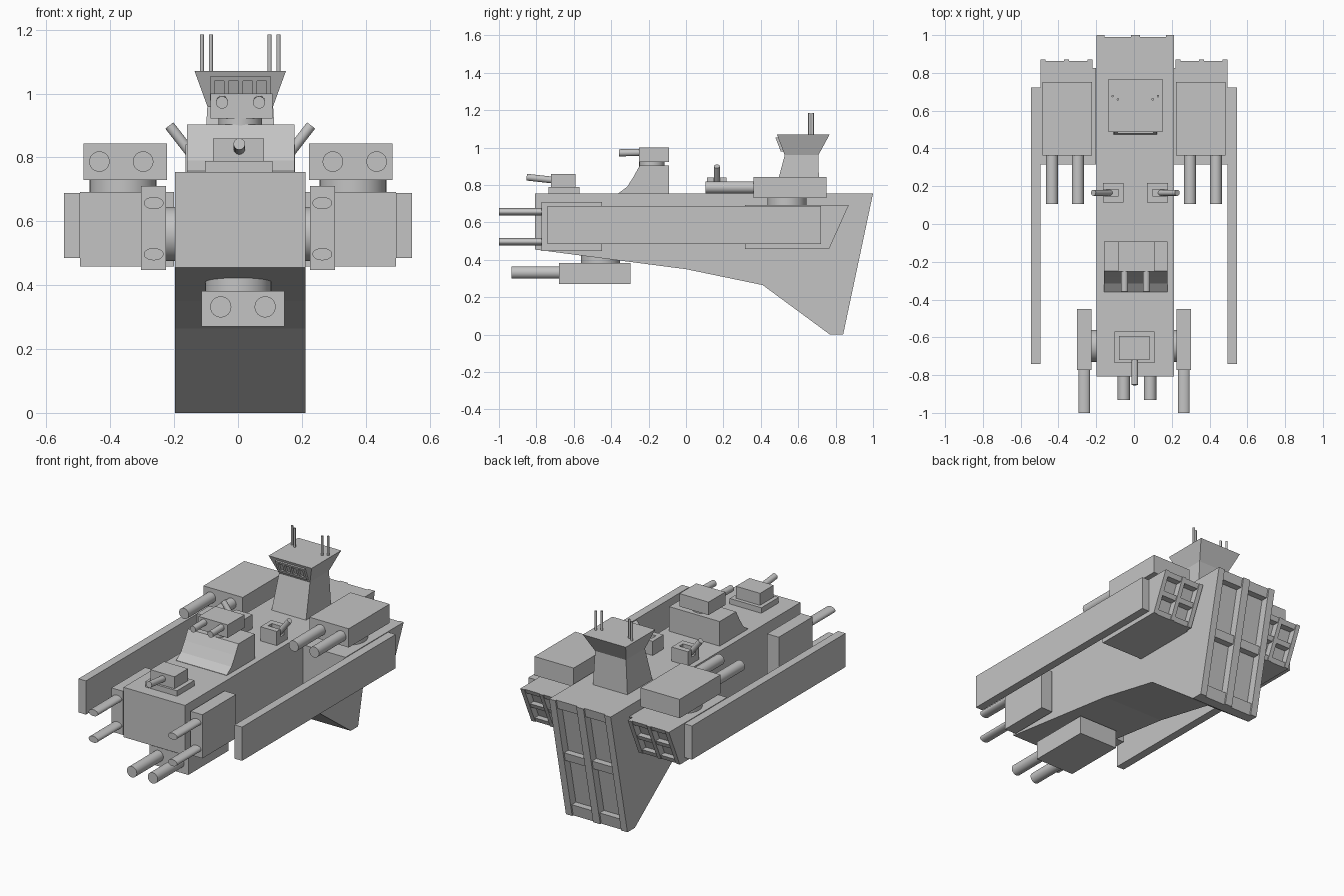
import bpy, bmesh, math
from mathutils import Vector

if "Cube" in bpy.data.objects:
    bpy.data.objects.remove(bpy.data.objects["Cube"])

grey = bpy.data.materials.new("hull grey")
grey.diffuse_color = (0.55, 0.55, 0.55, 1)
grey.use_nodes = True
grey.node_tree.nodes["Principled BSDF"].inputs["Base Color"].default_value = grey.diffuse_color
C = 0.007  # hull centre line sits slightly off zero


def finish(bm, name, smooth=False):
    bmesh.ops.recalc_face_normals(bm, faces=bm.faces[:])
    me = bpy.data.meshes.new(name)
    bm.to_mesh(me)
    bm.free()
    me.materials.append(grey)
    if smooth:
        me.shade_smooth()
        me.set_sharp_from_angle(angle=math.radians(35))
    ob = bpy.data.objects.new(name, me)
    bpy.context.collection.objects.link(ob)
    return ob


def prism(name, x0, x1, profile):
    """Extrude a (y, z) profile from x0 to x1."""
    bm = bmesh.new()
    face = bm.faces.new([bm.verts.new((x0, y, z)) for y, z in profile])
    ext = bmesh.ops.extrude_face_region(bm, geom=[face])
    moved = [v for v in ext["geom"] if isinstance(v, bmesh.types.BMVert)]
    bmesh.ops.translate(bm, verts=moved, vec=(x1 - x0, 0, 0))
    return finish(bm, name)


def box(name, x0, x1, y0, y1, z0, z1):
    return prism(name, x0, x1, [(y0, z0), (y1, z0), (y1, z1), (y0, z1)])


def rod(name, a, b, r, squash=1.0, seg=32):
    """Cylinder from a to b; squash scales its height about the axis."""
    a, b = Vector(a), Vector(b)
    bm = bmesh.new()
    bmesh.ops.create_cone(bm, cap_ends=True, segments=seg, radius1=r, radius2=r,
                          depth=(b - a).length)
    rot = Vector((0, 0, 1)).rotation_difference(b - a)
    mid = (a + b) / 2
    for v in bm.verts:
        p = rot @ v.co
        p.z *= squash
        v.co = p + mid
    return finish(bm, name, True)


def loft(name, rings):
    """Stack of rectangles (x0, x1, y0, y1, z) joined into one solid."""
    bm = bmesh.new()
    loops = [[bm.verts.new(p) for p in ((a, c, z), (b, c, z), (b, d, z), (a, d, z))]
             for a, b, c, d, z in rings]
    for lo, hi in zip(loops, loops[1:]):
        for i in range(4):
            j = (i + 1) % 4
            bm.faces.new((lo[i], lo[j], hi[j], hi[i]))
    bm.faces.new(loops[0])
    bm.faces.new(loops[-1])
    return finish(bm, name)


def lattice(name, line, depth, ribs, bars, inset):
    """Ribs (x ranges) and crossbars (z ranges) on a slanted plane y = line(z)."""
    def piece(kind, x0, x1, z0, z1, out):
        prism(f"{name}_{kind}", x0, x1, [(line(z0) - depth, z0), (line(z0) + out, z0),
                                         (line(z1) + out, z1), (line(z1) - depth, z1)])
    for x0, x1 in ribs:
        piece("rib", x0, x1, bars[0][0], bars[-1][1], 0)
    for z0, z1 in bars:
        piece("bar", ribs[0][0] + 0.002, ribs[-1][1] - 0.002, z0, z1, -inset)


# Hull with recessed slanted stern
prism("hull", C - 0.205, C + 0.205,
      [(-0.807, 0.755), (-0.807, 0.455), (0, 0.35), (0.41, 0.265), (0.77, 0),
       (0.79, 0), (0.95, 0.755)])
lattice("stern", lambda z: 0.84 + 0.16 * z / 0.755, 0.055,
        [(C - 0.205, C - 0.163), (C - 0.024, C + 0.024), (C + 0.163, C + 0.205)],
        [(0, 0.07), (0.36, 0.41), (0.70, 0.755)], 0.01)

for s in (-1, 1):
    # Side pods with stern grids and long armour plates
    prism("side_pod", s * 0.2, s * 0.495,
          [(0.315, 0.458), (0.722, 0.458), (0.825, 0.692), (0.315, 0.692)])
    ribs = [(0.22, 0.247), (0.345, 0.37), (0.468, 0.495)]
    if s < 0:
        ribs = [(-b, -a) for a, b in reversed(ribs)]
    lattice("pod_grid", lambda z: 0.765 + 0.105 * (z - 0.458) / 0.234, 0.047, ribs,
            [(0.458, 0.485), (0.562, 0.588), (0.665, 0.692)], 0.006)
    box("armour_plate", s * 0.495, s * 0.545, -0.74, 0.722, 0.485, 0.688)
    # Large twin gun turrets on the pods
    rod("pod_turret_ring", (s * 0.36, 0.54, 0.68), (s * 0.36, 0.54, 0.735), 0.105)
    box("pod_turret", s * 0.222, s * 0.484, 0.362, 0.752, 0.73, 0.843)
    for x in (0.297, 0.434):
        rod("pod_gun", (s * x, 0.105, 0.787), (s * x, 0.4, 0.787), 0.032)
    # Bow cheek housings with two guns each
    rod("cheek_axle", (s * 0.18, -0.645, 0.56), (s * 0.24, -0.645, 0.56), 0.085)
    box("cheek_housing", s * 0.225, s * 0.303, -0.772, -0.45, 0.447, 0.71)
    for z in (0.497, 0.657):
        rod("cheek_gun", (s * 0.264, -1, z), (s * 0.264, -0.74, z), 0.031, 0.62)
    # Small deck guns, aimed outward, in slotted mounts
    def mx(x):
        return C + s * x
    box("deck_mount_base", mx(0.063), mx(0.172), 0.113, 0.217, 0.75, 0.795)
    for y0, y1 in ((0.113, 0.147), (0.183, 0.217)):
        box("deck_mount_cheek", mx(0.063), mx(0.172), y0, y1, 0.795, 0.84)
    box("deck_mount_back", mx(0.063), mx(0.09), 0.147, 0.183, 0.795, 0.84)
    rod("deck_gun", (mx(0.125), 0.165, 0.775), (mx(0.222), 0.165, 0.9), 0.016)
    # Antennas
    for x, y in ((0.12, 0.677), (0.092, 0.66)):
        rod("antenna", (mx(x), y, 1.06), (mx(x), y, 1.185), 0.0065, seg=12)

# Bow gun
box("bow_gun_plate", -0.103, 0.108, -0.735, -0.57, 0.75, 0.788)
box("bow_gun_housing", -0.079, 0.082, -0.721, -0.592, 0.785, 0.86)
rod("bow_gun", (0.004, -0.852, 0.842), (0.004, -0.68, 0.823), 0.018)

# Curved forward deckhouse and its twin turret
prism("deckhouse", C - 0.167, C + 0.17,
      [(-0.36, 0.75), (-0.36, 0.757), (-0.315, 0.79), (-0.28, 0.845), (-0.248, 0.903),
       (-0.092, 0.903), (-0.092, 0.75)])
rod("deckhouse_ring", (C, -0.182, 0.89), (C, -0.182, 0.93), 0.068)
box("deckhouse_turret", -0.086, 0.108, -0.252, -0.092, 0.922, 1.0)
for x in (-0.05, 0.066):
    rod("deckhouse_gun", (x, -0.358, 0.972), (x, -0.2, 0.975), 0.019)

# Belly turret
rod("belly_ring", (0.001, -0.457, 0.37), (0.001, -0.457, 0.45), 0.104)
box("belly_turret", -0.115, 0.145, -0.68, -0.296, 0.27, 0.382)
for x in (-0.054, 0.085):
    rod("belly_gun", (x, -0.933, 0.332), (x, -0.65, 0.332), 0.033)

# Flared bridge tower with a window frame on the sloped front
loft("bridge_tower", [(C - 0.115, C + 0.115, 0.472, 0.712, 0.75),
                      (C - 0.103, C + 0.103, 0.528, 0.708, 0.96),
                      (C - 0.143, C + 0.143, 0.486, 0.768, 1.07)])


def window_bar(x0, x1, z0, z1):
    front = lambda z: 0.528 - 0.042 * (z - 0.96) / 0.11
    prism("window_frame", x0, x1, [(front(z0) - 0.014, z0), (front(z0) + 0.01, z0),
                                   (front(z1) + 0.01, z1), (front(z1) - 0.014, z1)])


window_bar(C - 0.095, C + 0.097, 1.04, 1.054)
window_bar(C - 0.095, C + 0.097, 0.978, 0.994)
for i in range(5):
    x = C - 0.095 + i * 0.0445
    window_bar(x, x + 0.014, 0.99, 1.043)
